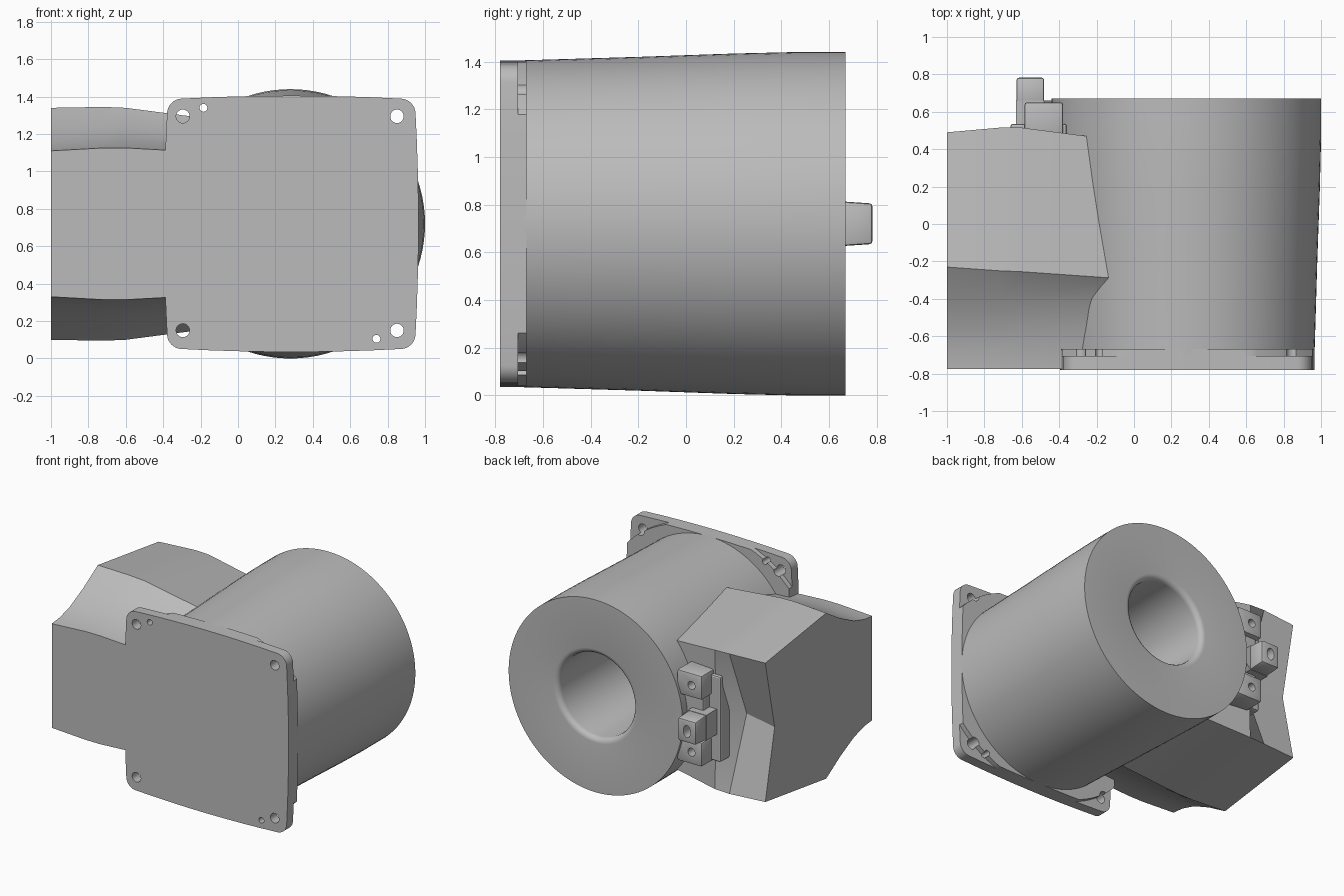
import bpy, bmesh
from math import sin, cos, pi, radians

if "Cube" in bpy.data.objects:
    bpy.data.objects.remove(bpy.data.objects["Cube"], do_unlink=True)

gray = bpy.data.materials.new("cast_gray")
gray.use_nodes = True
gray.diffuse_color = (0.5, 0.5, 0.5, 1)
gray.node_tree.nodes["Principled BSDF"].inputs["Base Color"].default_value = (0.5, 0.5, 0.5, 1)

CX, CZ = 0.28, 0.72      # barrel axis


def finish(name, bm):
    bmesh.ops.recalc_face_normals(bm, faces=bm.faces)
    mesh = bpy.data.meshes.new(name)
    bm.to_mesh(mesh)
    bm.free()
    mesh.materials.append(gray)
    ob = bpy.data.objects.new(name, mesh)
    bpy.context.collection.objects.link(ob)
    return ob


def loft(name, rings, cap=True, closed=False):
    bm = bmesh.new()
    loops = [[bm.verts.new(p) for p in ring] for ring in rings]
    n = len(loops[0])
    pairs = list(zip(loops, loops[1:]))
    if closed:
        pairs.append((loops[-1], loops[0]))
    for a, b in pairs:
        for i in range(n):
            bm.faces.new((a[i], a[(i + 1) % n], b[(i + 1) % n], b[i]))
    if cap:
        bm.faces.new(loops[0])
        bm.faces.new(loops[-1])
    return finish(name, bm)


def prism(name, pts, y0, y1):
    return loft(name, [[(x, y, z) for x, z in pts] for y in (y0, y1)])


def circle(x, z, rx, rz=None, n=32):
    rz = rz or rx
    return [(x + rx * cos(2 * pi * i / n), z + rz * sin(2 * pi * i / n)) for i in range(n)]


def activate(ob):
    bpy.ops.object.select_all(action="DESELECT")
    ob.select_set(True)
    bpy.context.view_layer.objects.active = ob


def boolean(ob, cutter, op="DIFFERENCE"):
    cutter.hide_render = True
    mod = ob.modifiers.new("cut", "BOOLEAN")
    mod.object, mod.operation, mod.solver = cutter, op, "EXACT"
    activate(ob)
    bpy.ops.object.modifier_apply(modifier=mod.name)
    bpy.data.objects.remove(cutter, do_unlink=True)


def bevel(ob, width, segments=2, angle=35):
    mod = ob.modifiers.new("soft_edges", "BEVEL")
    mod.width, mod.segments = width, segments
    mod.limit_method, mod.angle_limit = "ANGLE", radians(angle)
    activate(ob)
    bpy.ops.object.modifier_apply(modifier=mod.name)


def smooth(ob, angle=30):
    activate(ob)
    bpy.ops.object.shade_smooth_by_angle(angle=radians(angle))


# Barrel: tapered outside, rounded mouth and deep blind bore
profile = [(0.683, -0.77), (0.7, -0.2), (0.714, 0.2), (0.72, 0.45), (0.72, 0.67), (0.35, 0.67)]
profile += [(0.35 - 0.04 * sin(a), 0.63 + 0.04 * cos(a)) for a in (pi / 8, pi / 4, 3 * pi / 8, pi / 2)]
profile += [(0.31, -0.6)]
barrel = loft("barrel", [[(x, y, z) for x, z in circle(CX, CZ, r, n=96)] for r, y in profile])
smooth(barrel)

# Mounting plate outline: rounded rectangle with bowed sides
PX, HX, HZ, R = 0.285, 0.66, 0.665, 0.07


def plate_outline():
    pts = []
    for k, (sx, sz) in enumerate([(1, 1), (-1, 1), (-1, -1), (1, -1)]):
        for i in range(9):
            a = k * pi / 2 + i * pi / 16
            pts.append((sx * (HX - R) + R * cos(a), sz * (HZ - R) + R * sin(a)))
        nx, nz = [(-1, 1), (-1, -1), (1, -1), (1, 1)][k]
        end = (nx * (HX - R) + R * cos(a), nz * (HZ - R) + R * sin(a))
        pts += [tuple(p + (q - p) * t / 8 for p, q in zip(pts[-1], end)) for t in range(1, 8)]
    return [(PX + x + 0.02 * x / HX * (1 - (z / HZ) ** 2),
             CZ + z + 0.02 * z / HZ * (1 - (x / HX) ** 2)) for x, z in pts]


plate = prism("mounting_plate", plate_outline(), -0.78, -0.705)
rim = prism("plate_rim", plate_outline(), -0.706, -0.668)
boolean(rim, prism("rim_limit", circle(CX, CZ, 0.857, 0.745, 96), -0.9, -0.5), "INTERSECT")

# Screw holes and locating holes
holes = [(x, z, 0.036) for x in (-0.295, 0.85) for z in (0.15, 1.295)]
holes += [(-0.185, 1.34, 0.021), (0.74, 0.105, 0.021)]
for x, z, r in holes:
    for part in (plate, rim):
        boolean(part, prism("hole_cutter", circle(x, z, r, n=24), -0.9, -0.5))
smooth(plate)
smooth(rim)


# Side housing: lofted sections with flared flanks and a notched rear
def section(x, s, front, ridge, back, mid):
    half = [(-0.775, 0.39 * front), (-0.68, 0.4 * front), (-0.56, 0.435 * front),
            (-0.4, 0.515 * s), (ridge, 0.62 * s), (back, 0.52 * s)]
    upper = [(x, y, CZ + h) for y, h in half]
    lower = [(x, y, CZ - h) for y, h in reversed(half)]
    return upper + [(x, mid, CZ)] + lower


housing = loft("side_housing", [
    section(-1, 1, 1, -0.23, 0.49, 0.38),
    section(-0.72, 1.008, 1.04, -0.25, 0.515, 0.31),
    section(-0.6, 1, 1.04, -0.255, 0.515, 0.5),
    section(-0.1, 0.895, 0.97, -0.29, 0.45, 0.45)])
smooth(housing, 22)


# Cable clamp on the rear of the housing
def block(name, x, y, z, width=0.012):
    pts = [(x[0], z[0]), (x[1], z[0]), (x[1], z[1]), (x[0], z[1])]
    ob = prism(name, pts, *y)
    bevel(ob, width)
    return ob


clamp_base = block("clamp_base", (-0.66, -0.36), (0.42, 0.535), (0.42, 1.06))
for name, z in (("upper_clamp_ear", 1.0), ("lower_clamp_ear", 0.5)):
    ear = block(name, (-0.585, -0.38), (0.45, 0.65), (z - 0.09, z + 0.09))
    boolean(ear, prism("screw_cutter", circle(-0.5, z, 0.03, n=20), 0.58, 0.8))
    smooth(ear)
clamp_bridge = block("clamp_bridge", (-0.57, -0.4), (0.45, 0.61), (0.56, 0.94))

# Projecting cable socket with tapered cheeks
socket = loft("cable_socket", [[(x, y, z) for x, z in
    ((-0.63, CZ - h), (-0.48, CZ - h), (-0.44, CZ - h + 0.04), (-0.44, CZ + h - 0.04),
     (-0.48, CZ + h), (-0.63, CZ + h))] for y, h in ((0.45, 0.095), (0.66, 0.095))])
nose = loft("socket_nose", [[(x, y, z) for x, z in
    ((-0.628, CZ - h), (-0.48, CZ - h), (-0.48, CZ + h), (-0.628, CZ + h))]
    for y, h in ((0.65, 0.094), (0.782, 0.085))])
bevel(nose, 0.012)
boolean(nose, prism("socket_cutter", circle(-0.555, CZ, 0.03, 0.045, n=24), 0.7, 0.9))
smooth(nose)
